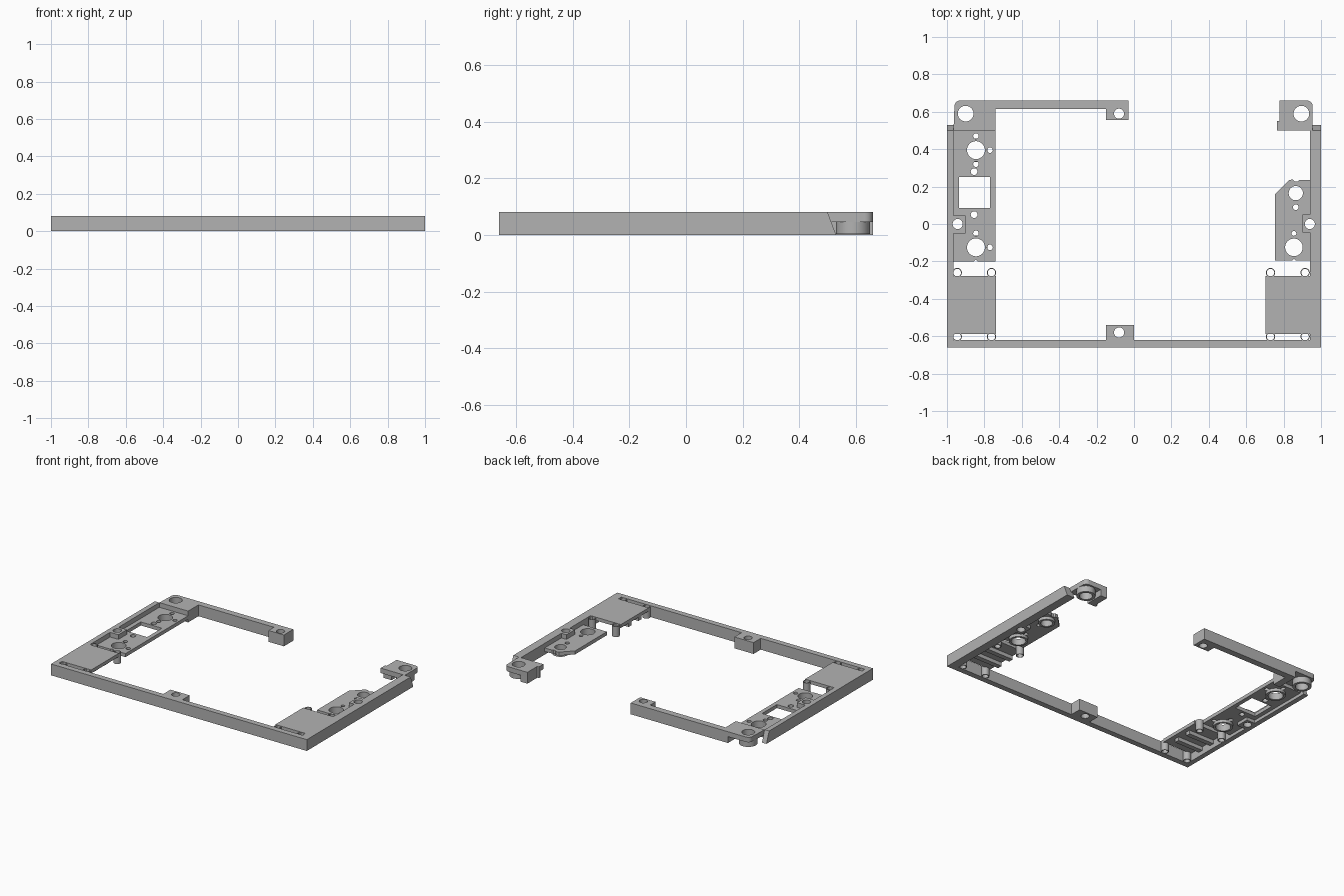
import bpy, bmesh, math

if "Cube" in bpy.data.objects:
    bpy.data.objects.remove(bpy.data.objects["Cube"])

gray = bpy.data.materials.new("plain gray")
gray.diffuse_color = (0.45, 0.45, 0.45, 1)
gray.use_nodes = True
gray.node_tree.nodes["Principled BSDF"].inputs["Base Color"].default_value = gray.diffuse_color


def circle(x, y, r, n=32):
    return [(x + r * math.cos(2 * math.pi * i / n), y + r * math.sin(2 * math.pi * i / n)) for i in range(n)]


def rect(x0, x1, y0, y1):
    return [(x0, y0), (x1, y0), (x1, y1), (x0, y1)]


def finish(ob):
    ob.data.materials.clear()
    ob.data.materials.append(gray)
    bm = bmesh.new()
    bm.from_mesh(ob.data)
    bmesh.ops.remove_doubles(bm, verts=bm.verts, dist=1e-5)
    bmesh.ops.recalc_face_normals(bm, faces=bm.faces)
    for f in bm.faces:
        f.material_index = 0
    bm.to_mesh(ob.data)
    bm.free()
    bpy.ops.object.select_all(action='DESELECT')
    ob.select_set(True)
    bpy.context.view_layer.objects.active = ob
    bpy.ops.object.shade_smooth_by_angle(angle=math.radians(30))


def prism(name, z0, z1, outline, *holes):
    """Extrude an outline with holes from z0 to z1."""
    cu = bpy.data.curves.new(name, 'CURVE')
    cu.dimensions = '2D'
    cu.fill_mode = 'BOTH'
    cu.extrude = (z1 - z0) / 2
    for loop in (outline,) + holes:
        sp = cu.splines.new('POLY')
        sp.points.add(len(loop) - 1)
        for p, (x, y) in zip(sp.points, loop):
            p.co = (x, y, 0, 1)
        sp.use_cyclic_u = True
    ob = bpy.data.objects.new(name, cu)
    bpy.context.collection.objects.link(ob)
    bpy.ops.object.select_all(action='DESELECT')
    ob.select_set(True)
    bpy.context.view_layer.objects.active = ob
    bpy.ops.object.convert(target='MESH')
    ob = bpy.context.view_layer.objects.active
    for v in ob.data.vertices:
        v.co.z += (z0 + z1) / 2
    finish(ob)
    return ob


def wedge(name, x0, x1):
    """Slanted end of a side rail."""
    bm = bmesh.new()
    a, b = [[bm.verts.new((x, y, z)) for y, z in ((0.5, 0), (0.53, 0), (0.5, H))] for x in (x0, x1)]
    bm.faces.new(a)
    bm.faces.new(b)
    for i in range(3):
        j = (i + 1) % 3
        bm.faces.new((a[i], a[j], b[j], b[i]))
    me = bpy.data.meshes.new(name)
    bm.to_mesh(me)
    bm.free()
    ob = bpy.data.objects.new(name, me)
    bpy.context.collection.objects.link(ob)
    finish(ob)


H = 0.08            # overall height
P0, P1 = 0.022, 0.047   # recessed plate
S = 0.045           # underside of corner slabs
LX, RX = -0.965, 0.94   # inner faces of side rails

# U-shaped frame with screw blocks
prism("main_frame", 0, H,
      [(-1, -0.66), (1, -0.66), (1, 0.5), (RX, 0.5), (RX, 0.05), (0.9, 0.05), (0.9, -0.045),
       (RX, -0.045), (RX, -0.62), (0, -0.62), (0, -0.54), (-0.15, -0.54), (-0.15, -0.62),
       (LX, -0.62), (LX, -0.05), (-0.9, -0.05), (-0.9, 0.045), (LX, 0.045), (LX, 0.5), (-1, 0.5)],
      circle(-0.08, -0.58, 0.027), circle(-0.943, 0, 0.027), circle(0.94, 0, 0.027))
wedge("left_rail_end", -1, LX)
wedge("right_rail_end", RX, 1)

# Back rail with its screw tab
prism("back_rail", 0, H,
      [(-0.74, 0.615), (-0.15, 0.615), (-0.15, 0.555), (-0.03, 0.555), (-0.03, 0.66), (-0.74, 0.66)],
      circle(-0.08, 0.59, 0.027))

# Corner slabs, their bosses and legs
left_round = [(-0.93 - 0.03 * math.sin(a), 0.63 + 0.03 * math.cos(a)) for a in [i * math.pi / 16 for i in range(9)]]
prism("left_corner_slab", S, H, [(LX, 0.5), (-0.74, 0.5), (-0.74, 0.66)] + left_round, circle(-0.9, 0.59, 0.042))
right_round = [(-x - 0.005, y) for x, y in left_round]
prism("right_corner_slab", S, H,
      [(RX, 0.5), (0.765, 0.5), (0.765, 0.55), (0.778, 0.55), (0.778, 0.66)] + right_round + [(0.955, 0.5)],
      circle(0.895, 0.59, 0.042))
for side, x in (("left", -0.9), ("right", 0.895)):
    prism(side + "_corner_boss", 0.003, S, circle(x, 0.59, 0.06), circle(x, 0.59, 0.042))
prism("left_corner_leg", 0, S, rect(-0.79, -0.74, 0.5, 0.66))
prism("right_corner_leg", 0, S,
      [(0.765, 0.53), (0.83, 0.53), (0.83, 0.66), (0.778, 0.66), (0.778, 0.55), (0.765, 0.55)])

# Recessed plates with switch holes
small = [(-0.845, 0.47), (-0.77, 0.395), (-0.845, 0.32), (-0.845, -0.05), (-0.77, -0.125)]
prism("left_plate", P0, P1,
      [(LX, -0.2), (-0.855, -0.2), (-0.845, -0.19), (-0.835, -0.2), (-0.74, -0.2), (-0.74, 0.5), (LX, 0.5),
       (LX, 0.045), (-0.9, 0.045), (-0.9, -0.05), (LX, -0.05)],
      rect(-0.935, -0.77, 0.085, 0.25),
      circle(-0.845, 0.395, 0.048), circle(-0.845, -0.125, 0.048),
      circle(-0.855, 0.28, 0.018), circle(-0.855, 0.05, 0.018),
      *[circle(x, y, 0.015, 16) for x, y in small])
prism("right_plate", P0, P1,
      [(0.755, -0.195), (0.845, -0.195), (0.855, -0.187), (0.865, -0.195), (RX, -0.195), (RX, -0.045),
       (0.9, -0.045), (0.9, 0.05), (RX, 0.05), (RX, 0.235), (0.885, 0.235), (0.875, 0.228), (0.86, 0.228),
       (0.85, 0.238), (0.83, 0.235), (0.755, 0.16)],
      circle(0.865, 0.165, 0.038), circle(0.855, -0.125, 0.047),
      circle(0.865, 0.09, 0.015, 16), circle(0.855, -0.05, 0.013, 16))

# Rings hanging under the large holes
for i, (x, y, r) in enumerate([(-0.845, 0.395, 0.048), (-0.845, -0.125, 0.048),
                               (0.865, 0.165, 0.038), (0.855, -0.125, 0.047)]):
    prism(f"hole_ring_{i}", 0.002, P0, circle(x, y, r + 0.015), circle(x, y, r))

# Front pads with ribs below and tubular pins at the corners
for side, x0, x1, pins in (("left", LX, -0.737, (-0.945, -0.762)), ("right", 0.703, RX, (0.73, 0.915))):
    prism(side + "_pad", 0.056, H, rect(x0, x1, -0.587, -0.277))
    for i, y in enumerate((-0.49, -0.38)):
        prism(f"{side}_pad_rib_{i}", 0.03, 0.056, rect(x0, x1 - 0.03, y - 0.017, y + 0.017))
    for px in pins:
        for py in (-0.26, -0.602):
            prism(side + "_pin", 0.002, 0.076, circle(px, py, 0.025, 20), circle(px, py, 0.02, 20))
